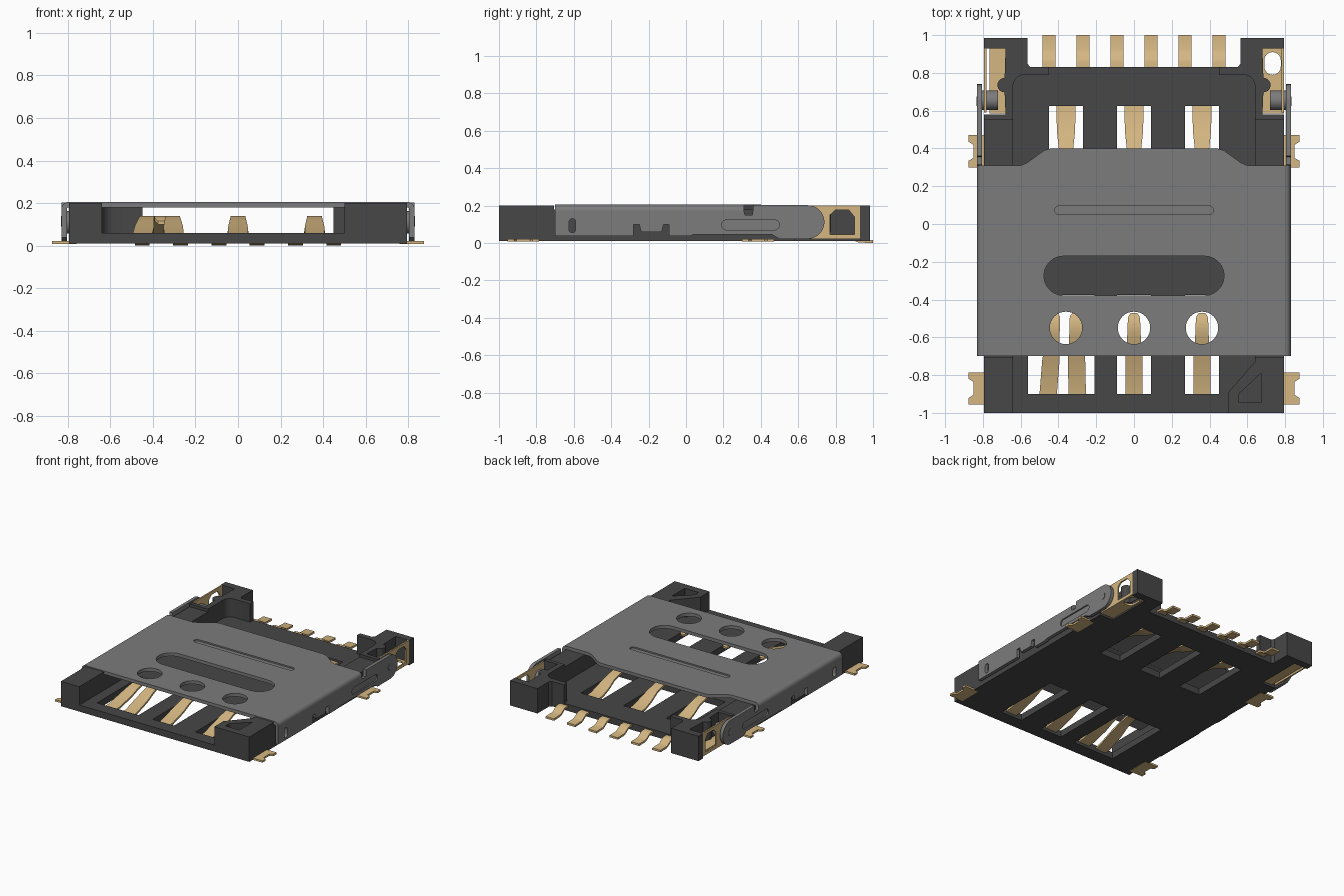
import bpy, bmesh, math
from mathutils import Matrix

if "Cube" in bpy.data.objects:
    bpy.data.objects.remove(bpy.data.objects["Cube"])


def material(name, rgb):
    m = bpy.data.materials.new(name)
    m.use_nodes = True
    m.diffuse_color = (*rgb, 1)
    m.node_tree.nodes["Principled BSDF"].inputs["Base Color"].default_value = (*rgb, 1)
    return m


DARK = material("dark plastic", (0.063, 0.063, 0.063))
STEEL = material("grey steel", (0.2, 0.2, 0.2))
GOLD = material("gold plating", (0.66, 0.47, 0.22))

# Extrusion directions: local plane and depth mapped to the world
AXES = {"z": Matrix.Identity(4),
        "x": Matrix(((0, 0, 1, 0), (1, 0, 0, 0), (0, 1, 0, 0), (0, 0, 0, 1))),
        "y": Matrix(((1, 0, 0, 0), (0, 0, 1, 0), (0, 1, 0, 0), (0, 0, 0, 1)))}


def finish(name, bm, mat):
    bmesh.ops.remove_doubles(bm, verts=bm.verts, dist=0.0002)
    bmesh.ops.recalc_face_normals(bm, faces=bm.faces)
    me = bpy.data.meshes.new(name)
    bm.to_mesh(me)
    bm.free()
    me.materials.clear()
    me.materials.append(mat)
    ob = bpy.data.objects.new(name, me)
    bpy.context.collection.objects.link(ob)
    bpy.ops.object.select_all(action="DESELECT")
    ob.select_set(True)
    bpy.context.view_layer.objects.active = ob
    bpy.ops.object.shade_smooth_by_angle(angle=math.radians(30))
    return ob


def plate(name, loops, lo, hi, mat, axis="z"):
    """Flat plate: first loop is the outline, the others are holes."""
    cu = bpy.data.curves.new(name, "CURVE")
    cu.dimensions, cu.fill_mode, cu.extrude = "2D", "BOTH", (hi - lo) / 2
    for pts in loops:
        sp = cu.splines.new("POLY")
        sp.points.add(len(pts) - 1)
        for p, (u, v) in zip(sp.points, pts):
            p.co = (u, v, 0, 1)
        sp.use_cyclic_u = True
    tmp = bpy.data.objects.new(name + " outline", cu)
    bpy.context.collection.objects.link(tmp)
    dg = bpy.context.evaluated_depsgraph_get()
    me = bpy.data.meshes.new_from_object(tmp.evaluated_get(dg))
    bm = bmesh.new()
    bm.from_mesh(me)
    bpy.data.objects.remove(tmp)
    bpy.data.curves.remove(cu)
    bpy.data.meshes.remove(me)
    bm.transform(AXES[axis] @ Matrix.Translation((0, 0, (lo + hi) / 2)))
    return finish(name, bm, mat)


def strip(name, path, thick, mat):
    """Bent ribbon through (x, y, z, half width) stations."""
    bm = bmesh.new()
    rings = [[bm.verts.new((x + sx * w, y, z + dz)) for sx, dz in
              ((-1, 0), (1, 0), (1, -thick), (-1, -thick))] for x, y, z, w in path]
    for a, b in zip(rings, rings[1:]):
        for i in range(4):
            j = (i + 1) % 4
            bm.faces.new((a[i], a[j], b[j], b[i]))
    bm.faces.new(rings[0])
    bm.faces.new(rings[-1])
    return finish(name, bm, mat)


def rect(x0, y0, x1, y1):
    return [(x0, y0), (x1, y0), (x1, y1), (x0, y1)]


def arc(cx, cy, r, a0, a1, n=12):
    return [(cx + r * math.cos(math.radians(a0 + (a1 - a0) * i / n)),
             cy + r * math.sin(math.radians(a0 + (a1 - a0) * i / n))) for i in range(n + 1)]


def circle(cx, cy, r):
    return arc(cx, cy, r, 0, 348.75, 31)


def slot(u0, v0, u1, v1):
    """Stadium lying along its longer side."""
    if u1 - u0 > v1 - v0:
        r, m = (v1 - v0) / 2, (v0 + v1) / 2
        return arc(u1 - r, m, r, -90, 90) + arc(u0 + r, m, r, 90, 270)
    r, m = (u1 - u0) / 2, (u0 + u1) / 2
    return arc(m, v1 - r, r, 0, 180) + arc(m, v0 + r, r, 180, 360)


def flip(pts, s=-1):
    return [(s * x, y) for x, y in pts]


def both(half):
    return half + flip(half)[::-1]


PITCH = (-0.36, 0, 0.36)

# Plastic floor with contact windows and side pockets
outline = both([(0, -1), (0.795, -1), (0.795, 0.58), (0.68, 0.58), (0.68, 0.93), (0.795, 0.93),
                (0.795, 0.985), (0.565, 0.985), (0.565, 0.85), (0.55, 0.83), (0, 0.83)])
windows = [rect(-0.56, -0.9, -0.21, -0.375)]
windows += [rect(x - 0.09, -0.9, x + 0.09, -0.375) for x in PITCH[1:]]
windows += [rect(x - 0.09, 0.17, x + 0.09, 0.625) for x in PITCH]
plate("floor", [outline] + windows, 0.01, 0.06, DARK)

# Plastic corner blocks at the front
plate("front_right_block", [rect(-0.795, -1, -0.64, -0.705)], 0.06, 0.2, DARK)
plate("front_left_block",
      [[(0.5, -1), (0.795, -1), (0.795, -0.705), (0.64, -0.705), (0.64, -0.73), (0.5, -0.89)],
       [(0.555, -0.945), (0.672, -0.945), (0.672, -0.79), (0.555, -0.9)]], 0.06, 0.2, DARK)

for side, s in (("left", 1), ("right", -1)):
    # Side wall, then the rear wall wrapping around the pocket
    plate(side + "_wall", [flip(rect(0.64, -0.705, 0.795, 0.55), s)], 0.06, 0.178, DARK)
    rear = [(0.795, 0.985), (0.565, 0.985), (0.565, 0.85), (0.55, 0.83), (0.45, 0.83), (0.45, 0.79)]
    rear += arc(0.58, 0.73, 0.06, 90, 0, 8) + [(0.64, 0.55), (0.795, 0.55), (0.795, 0.58), (0.68, 0.58)]
    rear += arc(0.685, 0.735, 0.038, -90, 90) + [(0.68, 0.93), (0.795, 0.93)]
    plate(side + "_rear_wall", [flip(rear, s)], 0.06, 0.2, DARK)

    # Gold detection switch: upright frame and bottom spring
    lo, hi = sorted((s * 0.782, s * 0.793))
    opening = [(0.77, 0.045), (0.9, 0.045), (0.9, 0.14), (0.87, 0.177), (0.8, 0.177), (0.77, 0.15)]
    plate(side + "_switch_frame", [rect(0.59, 0.022, 0.93, 0.2), opening], lo, hi, GOLD, "x")
    if s > 0:
        loops = [rect(0.675, 0.585, 0.793, 0.93), slot(0.69, 0.79, 0.777, 0.91)]
    else:
        loops = [rect(-0.765, 0.585, -0.675, 0.93)]
    plate(side + "_switch_spring", loops, 0.022, 0.036, GOLD)

    # Solder tabs with notched ends
    for end, y in (("front", -0.955), ("rear", 0.3)):
        tab = [(0.76, y), (0.875, y), (0.875, y + 0.035), (0.85, y + 0.05), (0.85, y + 0.12),
               (0.875, y + 0.135), (0.875, y + 0.17), (0.76, y + 0.17)]
        plate(f"{side}_{end}_solder_tab", [flip(tab, s)], 0.008, 0.022, GOLD)

    # Cover bend and hinged side arm
    bend = arc(0.797, 0.172, 0.033, 0, 90, 8) + arc(0.797, 0.172, 0.008, 90, 0, 8)
    plate(side + "_cover_bend", [flip(bend, s)], -0.7, 0.31, STEEL, "y")
    flank = [(-0.7, 0.172), (-0.7, 0.037), (-0.28, 0.037), (-0.28, 0.1), (-0.25, 0.1), (-0.24, 0.06),
             (-0.13, 0.06), (-0.12, 0.1), (-0.09, 0.1), (-0.09, 0.037), (0.02, 0.037), (0.04, 0.045),
             (0.46, 0.045), (0.5, 0.022)]
    flank += arc(0.65, 0.112, 0.09, -90, 90, 20)
    flank += [(0.36, 0.202), (0.355, 0.15), (0.315, 0.15), (0.31, 0.172)]
    lo, hi = sorted((s * 0.805, s * 0.83))
    plate(side + "_cover_side", [flank, slot(-0.625, 0.055, -0.59, 0.13), slot(0.19, 0.07, 0.5, 0.123)],
          lo, hi, STEEL, "x")
    lo, hi = sorted((s * 0.806, s * 0.82))
    plate(side + "_side_groove", [slot(0.185, 0.065, 0.505, 0.128)], lo, hi, STEEL, "x")
    # Hinge pin and its outer dimple
    lo, hi = sorted((s * 0.72, s * 0.81))
    pin = plate(side + "_hinge_pin", [circle(0.655, 0.11, 0.052)], lo, hi, STEEL, "x")
    bev = pin.modifiers.new("rounded end", "BEVEL")
    bev.width, bev.segments = 0.02, 3
    lo, hi = sorted((s * 0.829, s * 0.833))
    plate(side + "_hinge_dimple", [circle(0.65, 0.115, 0.025)], lo, hi, STEEL, "x")

# Steel cover top with inspection holes, finger slot and pressed groove
cover = both([(0, -0.7), (0.797, -0.7), (0.797, 0.31), (0.6, 0.31), (0.565, 0.325),
              (0.475, 0.39), (0.44, 0.4), (0, 0.4)])
holes = [slot(-0.477, -0.378, 0.477, -0.17), slot(-0.42, 0.05, 0.42, 0.096)]
holes += [circle(x, -0.55, 0.086) for x in PITCH]
plate("cover_top", [cover] + holes, 0.18, 0.205, STEEL)
plate("cover_groove", [slot(-0.425, 0.045, 0.425, 0.101)], 0.181, 0.195, STEEL)

# Gold spring contacts
front = [(0.46, -0.91), (0.48, -0.85), (0.5, -0.72)]
lanes = [(-0.455, -0.42), (-0.3, -0.31), (0, 0), (0.36, 0.36)]
for i, (root, tip) in enumerate(lanes):
    stations = [(-0.91, 0.045, 0.046), (-0.85, 0.052, 0.046), (-0.72, 0.09, 0.046), (-0.65, 0.115, 0.04),
                (-0.58, 0.135, 0.035), (-0.53, 0.14, 0.034), (-0.49, 0.128, 0.03), (-0.47, 0.115, 0.016)]
    path = [(root + (tip - root) * (y + 0.91) / 0.44, y, z, w) for y, z, w in stations]
    strip(f"front_contact_{i + 1}", path, 0.015, GOLD)
for i, x in enumerate(PITCH):
    stations = [(0.64, 0.045, 0.05), (0.56, 0.052, 0.05), (0.48, 0.08, 0.047), (0.4, 0.115, 0.038),
                (0.31, 0.135, 0.035), (0.26, 0.14, 0.034), (0.22, 0.128, 0.03), (0.2, 0.115, 0.016)]
    strip(f"rear_contact_{i + 1}", [(x, *st) for st in stations], 0.015, GOLD)

# Row of bent rear pins
for i in range(6):
    x = -0.45 + 0.18 * i
    bent = [(0.8, 0.05), (0.86, 0.05), (0.875, 0.046), (0.91, 0.022), (0.925, 0.017), (1.0, 0.015)]
    strip(f"rear_pin_{i + 1}", [(x, y, z, 0.035) for y, z in bent], 0.015, GOLD)
